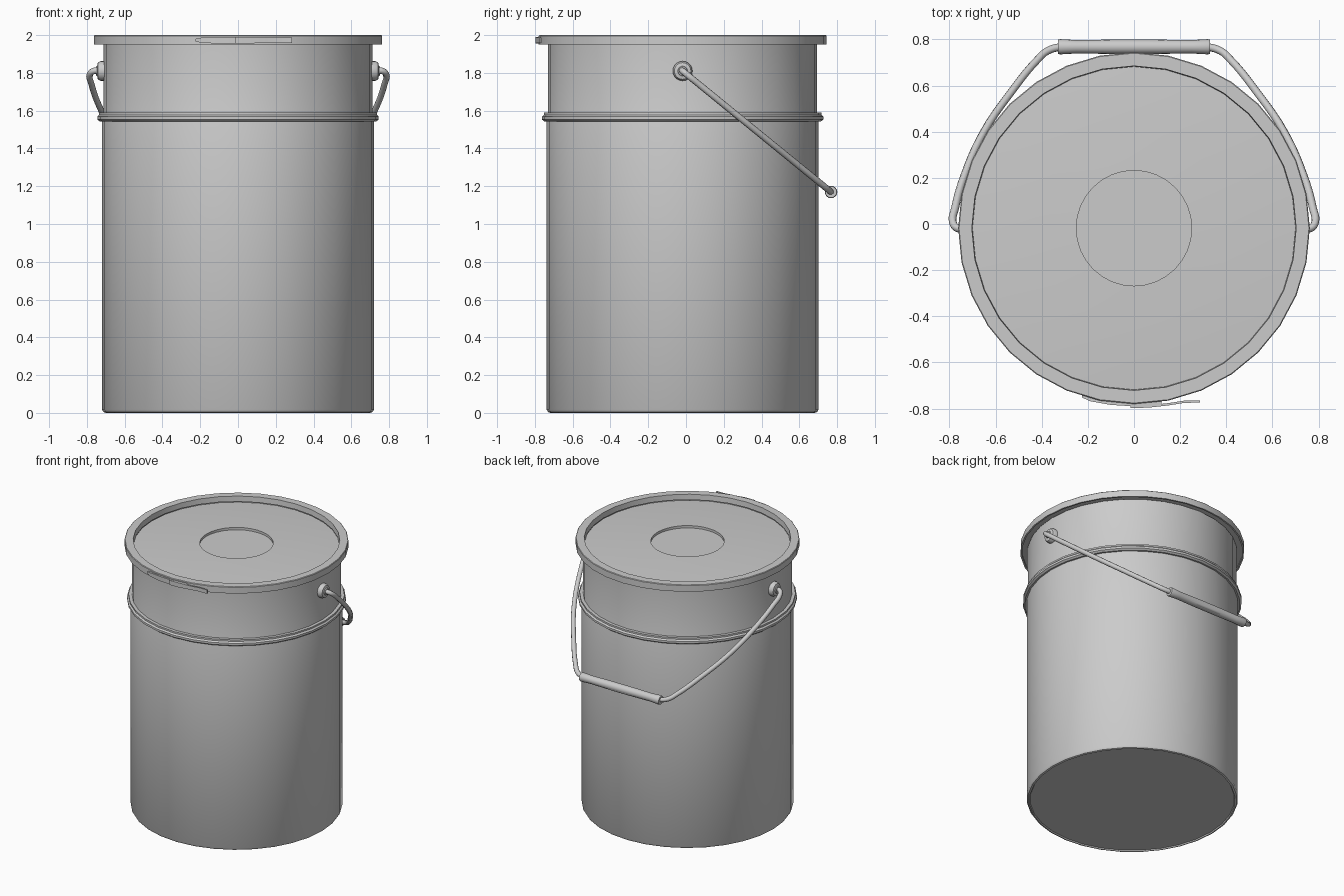
import bpy, bmesh, math
from mathutils import Vector, Matrix

if "Cube" in bpy.data.objects:
    bpy.data.objects.remove(bpy.data.objects["Cube"])

CY = -0.018          # bucket axis sits slightly forward of the origin
EAR_Z = 1.81


def finish(name, bm, angle=35):
    bmesh.ops.recalc_face_normals(bm, faces=bm.faces)
    me = bpy.data.meshes.new(name)
    bm.to_mesh(me)
    bm.free()
    ob = bpy.data.objects.new(name, me)
    bpy.context.collection.objects.link(ob)
    bpy.ops.object.select_all(action='DESELECT')
    ob.select_set(True)
    bpy.context.view_layer.objects.active = ob
    bpy.ops.object.shade_smooth_by_angle(angle=math.radians(angle))
    return ob


def lathe(name, profile, segs=32, matrix=None, closed=False):
    """Revolve (radius, height) pairs about z, then place with matrix."""
    bm = bmesh.new()
    rings = []
    for r, z in profile:
        if r == 0:
            rings.append([bm.verts.new((0, 0, z))] * segs)
        else:
            rings.append([bm.verts.new((r * math.cos(2 * math.pi * i / segs),
                                        r * math.sin(2 * math.pi * i / segs), z))
                          for i in range(segs)])
    pairs = list(zip(rings, rings[1:]))
    if closed:
        pairs.append((rings[-1], rings[0]))
    for a, b in pairs:
        for i in range(segs):
            j = (i + 1) % segs
            bm.faces.new(list(dict.fromkeys((a[i], a[j], b[j], b[i]))))
    bm.transform(matrix or Matrix.Translation((0, CY, 0)))
    return finish(name, bm)


def tube(name, points, radius):
    """Round wire along a smooth path."""
    cu = bpy.data.curves.new(name, 'CURVE')
    cu.dimensions = '3D'
    cu.bevel_depth, cu.bevel_resolution, cu.use_fill_caps = radius, 2, True
    sp = cu.splines.new('BEZIER')
    sp.resolution_u = 5
    sp.bezier_points.add(len(points) - 1)
    for bp, p in zip(sp.bezier_points, points):
        bp.co = p
        bp.handle_left_type = bp.handle_right_type = 'AUTO'
    tmp = bpy.data.objects.new("tmp", cu)
    bpy.context.collection.objects.link(tmp)
    bpy.context.view_layer.update()
    me = bpy.data.meshes.new_from_object(tmp.evaluated_get(bpy.context.evaluated_depsgraph_get()))
    bm = bmesh.new()
    bm.from_mesh(me)
    bpy.data.objects.remove(tmp)
    bpy.data.meshes.remove(me)
    bmesh.ops.remove_doubles(bm, verts=bm.verts, dist=1e-5)
    return finish(name, bm, 50)


def strip(name, path, thick):
    """Thin plate along (x, y, half height) points, centred on the rim band."""
    bm = bmesh.new()
    rows = [[bm.verts.new((x, y + dy, 1.973 + s * h))
             for dy, s in ((0, -1), (0, 1), (thick, 1), (thick, -1))] for x, y, h in path]
    for a, b in zip(rows, rows[1:]):
        for i in range(4):
            j = (i + 1) % 4
            bm.faces.new((a[i], a[j], b[j], b[i]))
    bm.faces.new(rows[0])
    bm.faces.new(rows[-1])
    return finish(name, bm)


# Bucket body with rounded foot and slightly narrower neck
lathe("bucket_body", [(0, 0.008), (0.695, 0.008), (0.70, 0), (0.712, 0.004), (0.72, 0.018),
                      (0.72, 1.55), (0.712, 1.58), (0.712, 1.955)])

# Bead around the body
lathe("body_bead", [(0.71, 1.543), (0.732, 1.543), (0.745, 1.553), (0.745, 1.568),
                    (0.735, 1.578), (0.735, 1.59), (0.71, 1.59)], closed=True)

# Clamp ring and lid with recessed centre
lathe("clamp_ring", [(0.71, 1.962), (0.75, 1.962), (0.75, 1.95), (0.762, 1.95), (0.762, 1.996),
                     (0.758, 2.0), (0.703, 2.0), (0.70, 1.96)], closed=True)
lathe("lid", [(0.702, 1.955), (0.60, 1.962), (0.42, 1.971), (0.25, 1.976),
              (0.25, 1.958), (0, 1.958)])

# Handle ears on both sides
for side, label in ((1, "right"), (-1, "left")):
    m = Matrix.Translation((0, CY, EAR_Z)) @ Matrix.Rotation(side * math.pi / 2, 4, 'Y')
    lathe("ear_" + label, [(0, 0.69), (0.052, 0.69), (0.052, 0.728), (0.044, 0.742),
                           (0.026, 0.746), (0.024, 0.752), (0, 0.752)], 20, m)


# Bail wire hanging down at the back, in one sloped plane
def on_plane(x, y):
    return Vector((x, y, EAR_Z - (y - CY) * 0.815))


half = [on_plane(x, y) for x, y in
        ((0.72, CY), (0.765, CY), (0.784, 0.004), (0.775, 0.07), (0.735, 0.21), (0.65, 0.40),
         (0.53, 0.575), (0.42, 0.71), (0.375, 0.75), (0.31, 0.768))]
mirrored = [Vector((-p.x, p.y, p.z)) for p in reversed(half)]
tube("bail_wire", half + mirrored, 0.017)

# Hand grip
grip_at = Matrix.Translation(on_plane(0, 0.768)) @ Matrix.Rotation(math.pi / 2, 4, 'Y')
lathe("hand_grip", [(0, -0.33), (0.03, -0.33), (0.033, -0.32), (0.029, -0.25), (0.031, -0.1),
                    (0.031, 0.1), (0.029, 0.25), (0.033, 0.32), (0.03, 0.33), (0, 0.33)],
      16, grip_at)

# Clamp latch on the front of the ring: base plate and lever
strip("latch_base", [(-0.225, -0.752, 0.007), (-0.19, -0.768, 0.014), (-0.10, -0.784, 0.018),
                     (0.0, -0.79, 0.018), (0.12, -0.784, 0.015)], 0.016)
strip("latch_lever", [(-0.015, -0.797, 0.017), (0.06, -0.796, 0.017), (0.15, -0.786, 0.014),
                      (0.22, -0.775, 0.014), (0.285, -0.774, 0.014)], 0.010)
